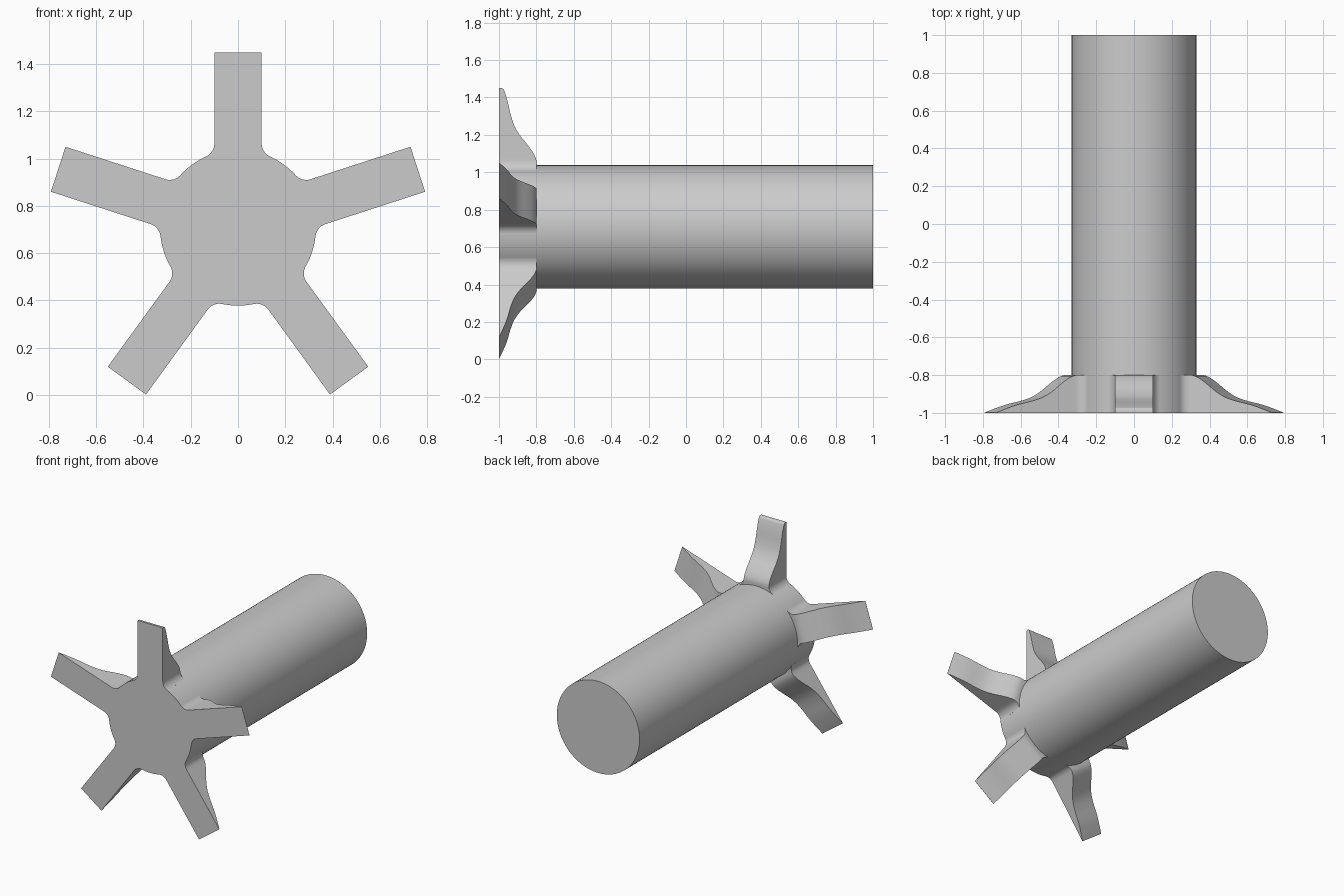
import bpy, bmesh, math

cube = bpy.data.objects.get("Cube")
if cube:
    bpy.data.objects.remove(cube, do_unlink=True)

AXIS_Z, RADIUS, HALF_W, FILLET = 0.708, 0.33, 0.1, 0.06
FRONT, BACK = -1.0, 1.0

grey = bpy.data.materials.new("plain_grey")
grey.use_nodes = True
grey.diffuse_color = (0.6, 0.6, 0.6, 1)
grey.node_tree.nodes["Principled BSDF"].inputs["Base Color"].default_value = (0.6, 0.6, 0.6, 1)

# Leg depth curve: (distance from axis, y of the back surface)
CURVE = [(0.35, -0.8), (0.39, -0.813), (0.44, -0.848), (0.49, -0.888), (0.54, -0.917),
         (0.6, -0.937), (0.66, -0.951), (0.7, -0.962), (0.74, -0.976), (0.77, -0.987), (0.8, -0.999)]


def back_y(d):
    """Smooth interpolation through the depth curve."""
    if d <= CURVE[0][0]:
        return CURVE[0][1]
    n = len(CURVE)
    for i in range(n - 1):
        (x0, y0), (x1, y1) = CURVE[i], CURVE[i + 1]
        if d <= x1 + 1e-6:
            xp, yp = CURVE[max(i - 1, 0)]
            xn, yn = CURVE[min(i + 2, n - 1)]
            h, t = x1 - x0, (d - x0) / (x1 - x0)
            m0 = (y1 - yp) / (x1 - xp) * h if i else 0
            m1 = (yn - y0) / (xn - x0) * h
            return (y0 * (1 + 2 * t) * (1 - t) ** 2 + m0 * t * (1 - t) ** 2
                    + y1 * t * t * (3 - 2 * t) + m1 * t * t * (t - 1))
    return CURVE[-1][1]


def half_width(d, start, end):
    """Leg half width, flared by a fillet where it meets the hub."""
    if d >= end:
        return HALF_W
    if d < start:
        return HALF_W
    return HALF_W + FILLET - math.sqrt(max(FILLET ** 2 - (end - d) ** 2, 0))


def new_object(name, bm):
    bmesh.ops.recalc_face_normals(bm, faces=bm.faces)
    mesh = bpy.data.meshes.new(name)
    bm.to_mesh(mesh)
    bm.free()
    mesh.materials.append(grey)
    obj = bpy.data.objects.new(name, mesh)
    bpy.context.collection.objects.link(obj)
    return obj


def make_leg(name, angle, length, rounded):
    # Stations along the leg: buried root, fillet arc, then the swept foot
    end = math.sqrt((RADIUS + FILLET) ** 2 - (HALF_W + FILLET) ** 2)
    start = end * RADIUS / (RADIUS + FILLET)
    steps = 8
    stations = [0.2] + [end - (end - start) * math.cos(i / steps * math.pi / 2) for i in range(steps + 1)]
    stations += [end + (length - end) * i / 26 for i in range(1, 27)]
    ux, uz = math.cos(angle), math.sin(angle)
    bm = bmesh.new()
    rings = []
    sections = [(d, back_y(d)) for d in stations]
    if rounded:
        # Softened back edge on the blunt tip
        sections[-1] = (length - 0.008, back_y(length - 0.008))
        sections += [(length - 0.002, back_y(length) - 0.003), (length, back_y(length) - 0.009)]
    for d, y in sections:
        w = half_width(d, start, end)
        ring = []
        for side, depth in ((-w, FRONT), (w, FRONT), (w, y), (-w, y)):
            ring.append(bm.verts.new((d * ux - side * uz, depth, AXIS_Z + d * uz + side * ux)))
        rings.append(ring)
    for a, b in zip(rings, rings[1:]):
        for k in range(4):
            j = (k + 1) % 4
            bm.faces.new((a[k], a[j], b[j], b[k]))
    bm.faces.new(rings[0])
    bm.faces.new(rings[-1])
    return new_object(name, bm)


# Main shaft, running from the front face to the back end
bm = bmesh.new()
bmesh.ops.create_cone(bm, cap_ends=True, segments=96, radius1=RADIUS, radius2=RADIUS, depth=BACK - FRONT)
for v in bm.verts:
    x, y, z = v.co
    v.co = (x, z, AXIS_Z + y)
parts = [new_object("shaft", bm)]

# Five splayed legs; the upper one is cut short
names = ["top_leg", "upper_right_leg", "lower_right_leg", "lower_left_leg", "upper_left_leg"]
for i, name in enumerate(names):
    angle = math.pi / 2 + i * math.tau / 5
    parts.append(make_leg(name, angle, 0.742 if i == 0 else 0.8, i == 0))

# Smooth shading with crisp edges
for obj in parts:
    bpy.ops.object.select_all(action="DESELECT")
    obj.select_set(True)
    bpy.context.view_layer.objects.active = obj
    bpy.ops.object.shade_smooth_by_angle(angle=math.radians(30))
